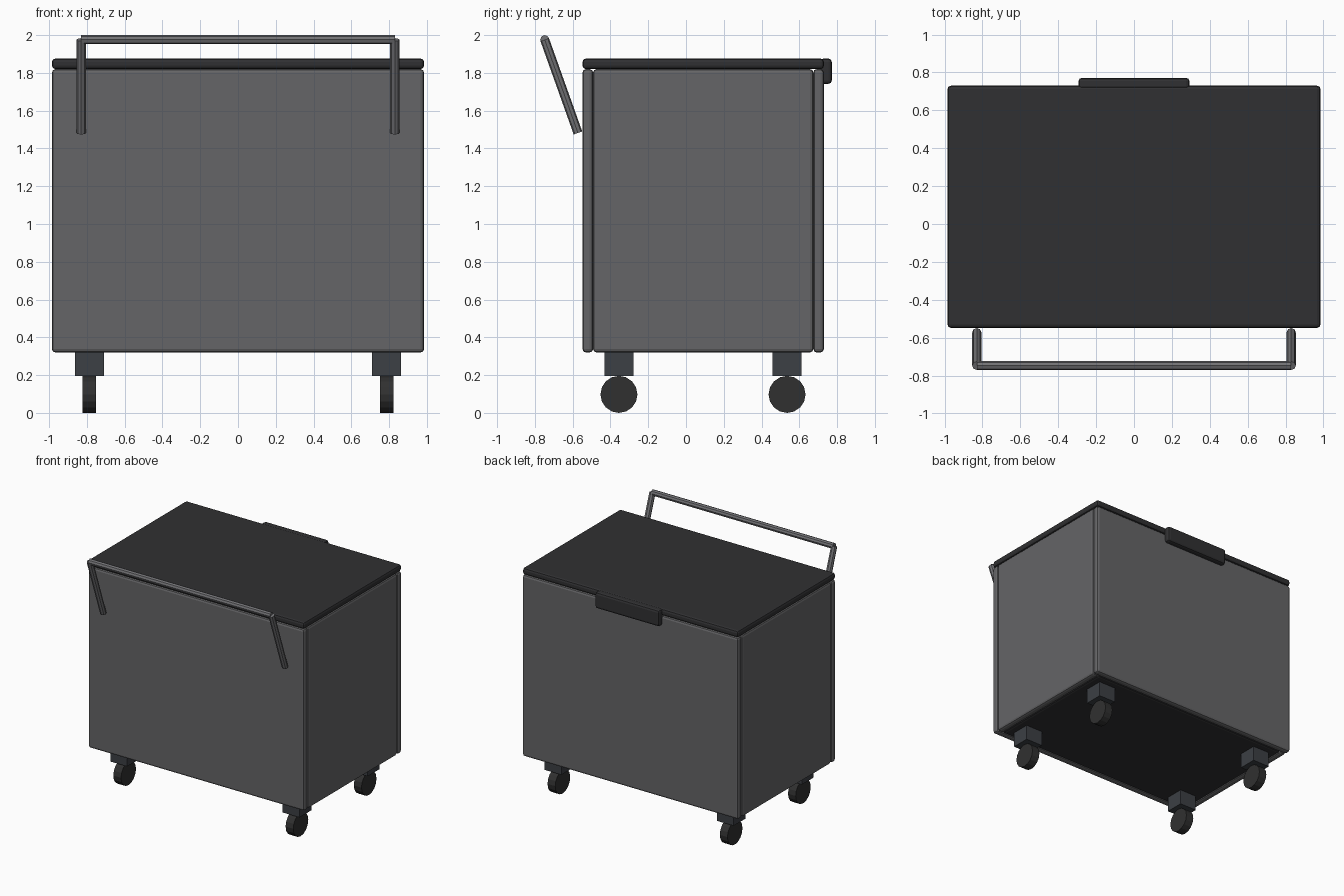
import bpy, math
from mathutils import Vector

if "Cube" in bpy.data.objects:
    bpy.data.objects.remove(bpy.data.objects["Cube"])


def material(name, c):
    m = bpy.data.materials.new(name)
    m.diffuse_color = (*c, 1)
    m.use_nodes = True
    m.node_tree.nodes["Principled BSDF"].inputs["Base Color"].default_value = m.diffuse_color
    return m


BODY = material("dark_grey", (0.13, 0.13, 0.135))
LID = material("charcoal", (0.03, 0.03, 0.032))
BRACKET = material("slate", (0.045, 0.05, 0.058))
WHEEL = material("black_rubber", (0.03, 0.03, 0.03))
METAL = material("metal", (0.17, 0.17, 0.18))


def box(name, lo, hi, mat, bevel=0.0):
    lo, hi = Vector(lo), Vector(hi)
    bpy.ops.mesh.primitive_cube_add(size=1, location=(lo + hi) / 2)
    o = bpy.context.object
    o.name = name
    o.scale = hi - lo
    bpy.ops.object.transform_apply(location=False, rotation=False, scale=True)
    o.data.materials.append(mat)
    if bevel:
        b = o.modifiers.new("Bevel", 'BEVEL')
        b.width = bevel
        b.segments = 2
    return o


def rod(name, a, b, r, sides, mat):
    a, b = Vector(a), Vector(b)
    bpy.ops.mesh.primitive_cylinder_add(vertices=sides, radius=r, depth=(b - a).length,
                                        location=(a + b) / 2)
    o = bpy.context.object
    o.name = name
    o.rotation_euler = (b - a).to_track_quat('Z', 'Y').to_euler()
    o.data.materials.append(mat)
    return o


X, YF, YB, T = 0.985, -0.548, 0.73, 0.056   # outer half width, front, back, panel thickness
Z0, Z1, ZT, BV = 0.32, 1.82, 1.876, 0.018

# Bin walls and floor
box("front_panel", (-X, YF, Z0), (X, YF + T, Z1), BODY, BV)
box("back_panel", (-X, YB - T, Z0), (X, YB, Z1), BODY, BV)
for s, side in ((-1, "left"), (1, "right")):
    xs = sorted((s * X, s * (X - T)))
    box(side + "_panel", (xs[0], YF + T, Z0), (xs[1], YB - T, Z1), BODY, BV)
box("floor", (-X + T, YF + T, Z0), (X - T, YB - T, Z0 + T), LID, BV)

# Lid with grip on the back edge
box("lid", (-X, YF, Z1), (X, YB, ZT), LID, BV)
box("lid_grip", (-0.293, YB - 0.02, 1.742), (0.293, 0.772, ZT), LID, BV)

# Casters
for s, side in ((-1, "left"), (1, "right")):
    for y, end in ((-0.355, "front"), (0.535, "back")):
        x = s * 0.787
        box(f"{end}_{side}_caster_bracket", (x - 0.077, y - 0.077, 0.195),
            (x + 0.077, y + 0.077, Z0 + 0.01), BRACKET)
        rod(f"{end}_{side}_wheel", (x - 0.035, y, 0.098), (x + 0.035, y, 0.098),
            0.098, 16, WHEEL)

# Push handle
top_y, top_z = -0.748, 1.976
for s, side in ((-1, "left"), (1, "right")):
    rod(side + "_handle_arm", (s * 0.83, -0.572, 1.482), (s * 0.83, top_y, top_z), 0.024, 8, METAL)
rod("handle_bar", (-0.83, top_y, top_z), (0.83, top_y, top_z), 0.024, 8, METAL)
